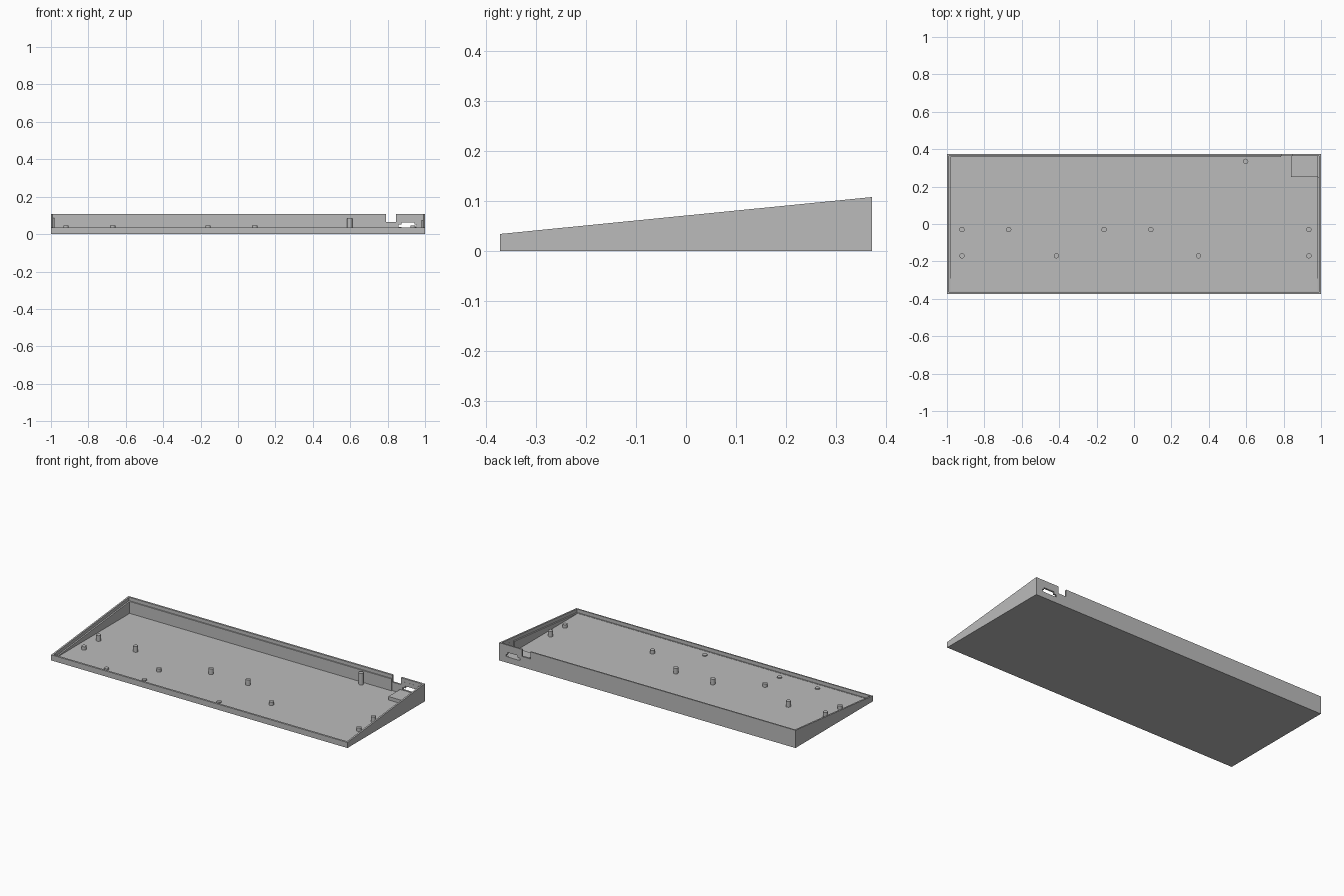
import bpy
import bmesh

cube = bpy.data.objects.get("Cube")
if cube:
    bpy.data.objects.remove(cube, do_unlink=True)

grey = bpy.data.materials.new("plain_grey")
grey.use_nodes = True
colour = (0.5, 0.5, 0.5, 1)
grey.diffuse_color = colour
grey.node_tree.nodes["Principled BSDF"].inputs["Base Color"].default_value = colour

HALF_X, HALF_Y = 1.0, 0.373
FLOOR, LEDGE = 0.013, 0.021


def rim(y):
    """Height of the sloping rim at depth y."""
    return 0.034 + (y + HALF_Y) * 0.0992


def add_object(name, bm):
    bmesh.ops.recalc_face_normals(bm, faces=bm.faces)
    mesh = bpy.data.meshes.new(name)
    bm.to_mesh(mesh)
    bm.free()
    mesh.materials.append(grey)
    obj = bpy.data.objects.new(name, mesh)
    bpy.context.collection.objects.link(obj)
    return obj


def prism(name, x0, x1, profile):
    """Side profile of (y, z) points, extruded from x0 to x1."""
    bm = bmesh.new()
    face = bm.faces.new([bm.verts.new((x0, y, z)) for y, z in profile])
    out = bmesh.ops.extrude_face_region(bm, geom=[face])["geom"]
    moved = [v for v in out if isinstance(v, bmesh.types.BMVert)]
    bmesh.ops.translate(bm, verts=moved, vec=(x1 - x0, 0, 0))
    return add_object(name, bm)


def box(name, x0, x1, y0, y1, z0, z1):
    return prism(name, x0, x1, [(y0, z0), (y1, z0), (y1, z1), (y0, z1)])


def cut(target, cutter):
    cutter.hide_render = True
    cutter.hide_viewport = True
    mod = target.modifiers.new(cutter.name, "BOOLEAN")
    mod.operation = "DIFFERENCE"
    mod.solver = "EXACT"
    mod.object = cutter


# Wedge-shaped tray
tray = prism("tray", -HALF_X, HALF_X,
             [(-HALF_Y, 0), (HALF_Y, 0), (HALF_Y, rim(HALF_Y)), (-HALF_Y, rim(-HALF_Y))])

# Stepped cavity: thin lip above, thicker wall below the sloping ledge
lip = HALF_Y - 0.01
cut(tray, prism("lip_cutter", -0.99, 0.99,
                [(-lip, rim(-lip) - LEDGE), (lip, rim(lip) - LEDGE), (lip, 0.3), (-lip, 0.3)]))
cut(tray, box("cavity_cutter", -0.981, 0.981, -0.357, 0.357, FLOOR, 0.31))
cut(tray, box("corner_cutter", 0.785, 0.9895, 0.25, 0.3625, FLOOR, 0.32))

# Rear cable notch and connector opening
cut(tray, box("notch_cutter", 0.79, 0.845, 0.34, 0.4, 0.065, 0.33))
cut(tray, box("port_cutter", 0.875, 0.945, 0.341, 0.41, 0.036, 0.063))
cut(tray, box("port_side_cutter", 0.858, 0.955, 0.342, 0.42, 0.037, 0.05))

# Raised platform inside the rear corner
box("connector_platform", 0.84, 0.985, 0.25, 0.366, FLOOR - 0.003, 0.034)

# Mounting posts, following the slope of the rim
rows = {
    -0.03: (-0.92, -0.67, -0.16, 0.09, 0.935),
    -0.17: (-0.92, -0.415, 0.345, 0.935),
    -0.31: (-0.67, -0.415, 0.09),
    0.335: (0.597,),
}
for y, xs in rows.items():
    for x in xs:
        bottom, top = FLOOR - 0.003, rim(y) - LEDGE
        bm = bmesh.new()
        bmesh.ops.create_cone(bm, cap_ends=True, segments=24, radius1=0.014,
                              radius2=0.014, depth=top - bottom)
        bmesh.ops.translate(bm, verts=bm.verts, vec=(x, y, (top + bottom) / 2))
        for f in bm.faces:
            f.smooth = len(f.verts) == 4
        for e in bm.edges:
            e.smooth = all(len(f.verts) == 4 for f in e.link_faces)
        add_object("mounting_post", bm)
